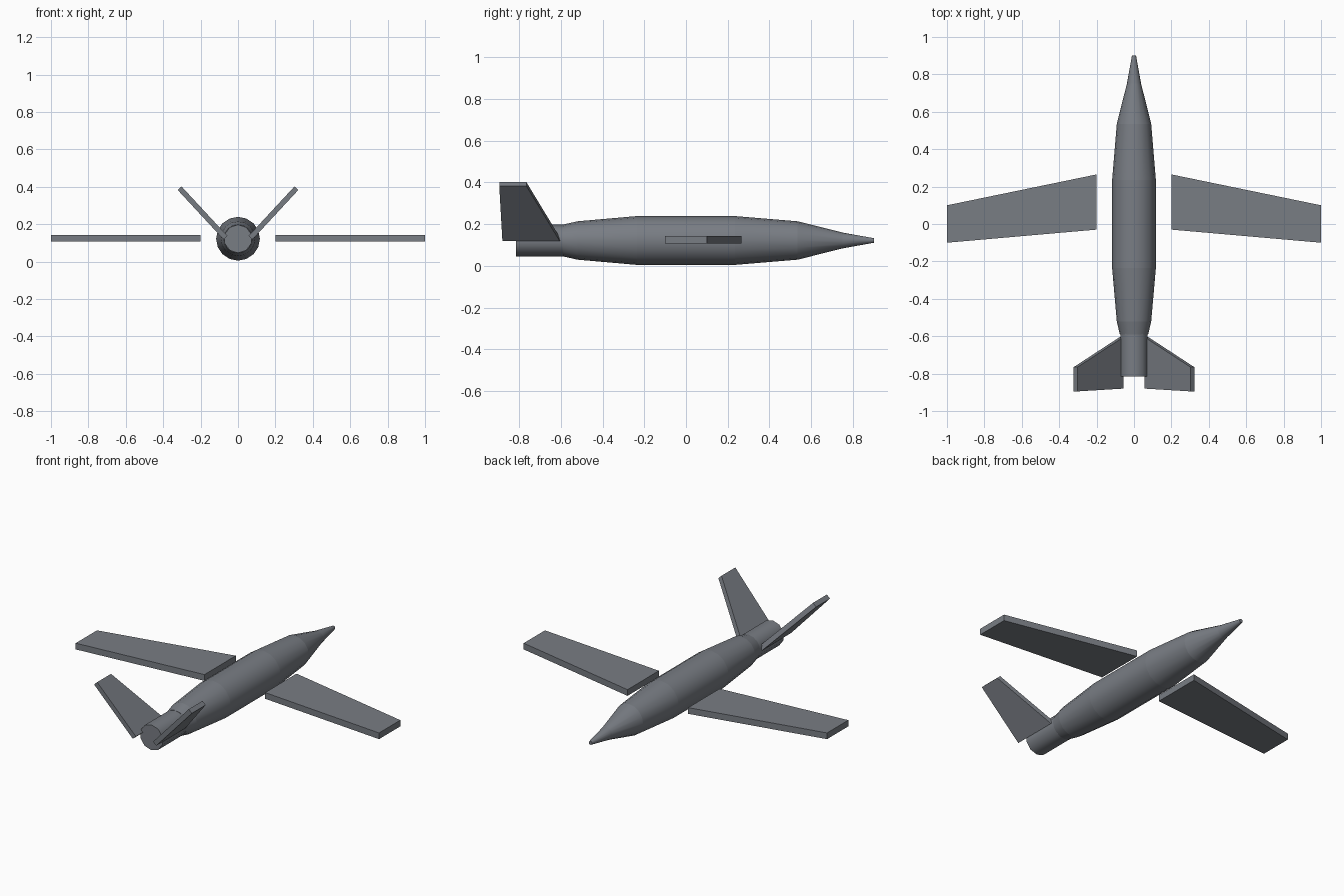
import bpy, bmesh, math
from mathutils import Vector

cube = bpy.data.objects.get("Cube")
if cube:
    bpy.data.objects.remove(cube, do_unlink=True)

grey = bpy.data.materials.new("slate grey")
grey.use_nodes = True
colour = (0.19, 0.205, 0.23, 1)
grey.diffuse_color = colour
grey.node_tree.nodes["Principled BSDF"].inputs["Base Color"].default_value = colour

AXIS_Z = 0.122


def finish(name, bm):
    bmesh.ops.recalc_face_normals(bm, faces=bm.faces)
    mesh = bpy.data.meshes.new(name)
    bm.to_mesh(mesh)
    bm.free()
    mesh.materials.append(grey)
    obj = bpy.data.objects.new(name, mesh)
    bpy.context.collection.objects.link(obj)
    return obj


def lathe(name, profile, sides):
    """Closed body of revolution along y from (y, radius) stations."""
    bm = bmesh.new()
    rings = []
    for y, r in profile:
        angles = [2 * math.pi * i / sides for i in range(sides)]
        rings.append([bm.verts.new((r * math.sin(a), y, AXIS_Z + r * math.cos(a)))
                      for a in angles])
    for a, b in zip(rings, rings[1:]):
        for i in range(sides):
            j = (i + 1) % sides
            bm.faces.new((a[i], a[j], b[j], b[i]))
    bm.faces.new(rings[0])
    bm.faces.new(rings[-1])
    # Keep a crease at every station ring
    for ring in rings:
        for i in range(sides):
            bm.edges.get((ring[i], ring[(i + 1) % sides])).smooth = False
    for f in bm.faces:
        f.smooth = len(f.verts) == 4
    return finish(name, bm)


def panel(name, root, tip, root_y, tip_y, thickness, side):
    """Tapered slab from root (x, z) to tip (x, z), mirrored by side."""
    a, b = Vector((root[0], 0, root[1])), Vector((tip[0], 0, tip[1]))
    normal = (b - a).normalized().cross(Vector((0, 1, 0))) * thickness / 2
    bm = bmesh.new()
    loops = []
    for s in (-1, 1):
        corners = [(a, root_y[0]), (a, root_y[1]), (b, tip_y[1]), (b, tip_y[0])]
        points = [p + normal * s + Vector((0, y, 0)) for p, y in corners]
        loops.append([bm.verts.new((p.x * side, p.y, p.z)) for p in points])
    low, high = loops
    bm.faces.new(low)
    bm.faces.new(high)
    for i in range(4):
        j = (i + 1) % 4
        bm.faces.new((low[i], low[j], high[j], high[i]))
    return finish(name, bm)


# Fuselage sections from tail pipe to nose tip
lathe("tail_pipe", [(-0.815, 0.076), (-0.585, 0.076)], 10)
lathe("fuselage", [(-0.59, 0.076), (-0.52, 0.092), (-0.235, 0.117),
                   (0.235, 0.117), (0.535, 0.092), (0.75, 0.038), (0.9, 0.011)], 16)

# Wings and V-tail fins
for label, side in (("left", 1), ("right", -1)):
    panel(label + "_wing", (0.2, 0.125), (1, 0.125),
          (-0.03, 0.265), (-0.1, 0.1), 0.037, side)
    panel(label + "_tail_fin", (0.067, 0.128), (0.312, 0.392),
          (-0.88, -0.605), (-0.895, -0.765), 0.028, side)
